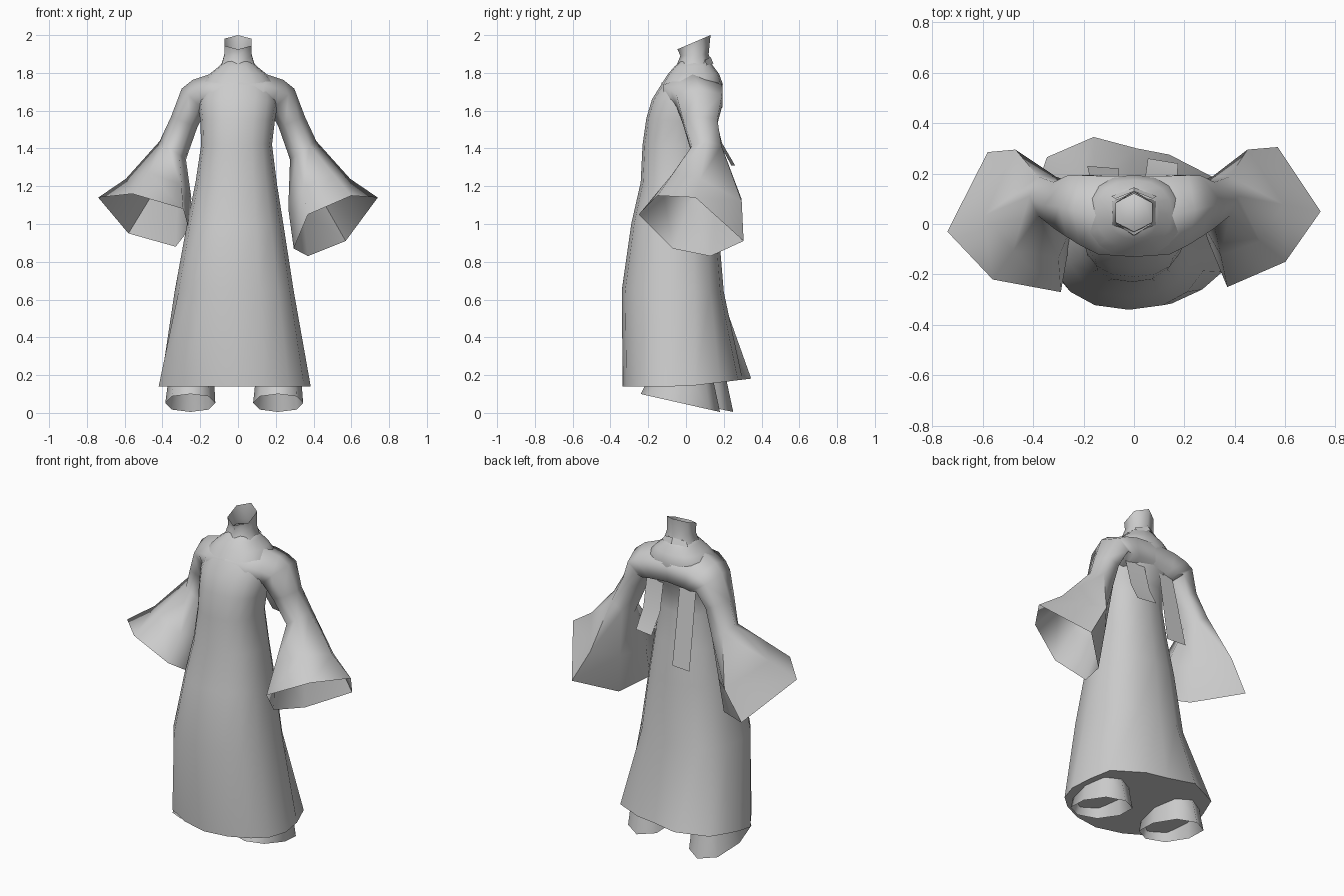
import bpy, bmesh, math
from mathutils import Vector

old = bpy.data.objects.get("Cube")
if old:
    bpy.data.objects.remove(old)

GREY = (0.6, 0.6, 0.6, 1)
cloth = bpy.data.materials.new("grey cloth")
cloth.use_nodes = True
cloth.diffuse_color = GREY
cloth.node_tree.nodes["Principled BSDF"].inputs["Base Color"].default_value = GREY


def ring(x0, x1, y0, y1, z_front, z_back, n=16, power=0.88):
    """Rounded outline filling a box, its height tilting from front to back."""
    points = []
    for k in range(n):
        a = 2 * math.pi * k / n - math.pi / 2
        c = math.copysign(abs(math.cos(a)) ** power, math.cos(a))
        s = math.copysign(abs(math.sin(a)) ** power, math.sin(a))
        z = z_front + (z_back - z_front) * (s + 1) / 2
        points.append(Vector(((x0 + x1 + c * (x1 - x0)) / 2,
                              (y0 + y1 + s * (y1 - y0)) / 2, z)))
    return points


def finish(bm, name, angle):
    bmesh.ops.recalc_face_normals(bm, faces=bm.faces)
    mesh = bpy.data.meshes.new(name)
    bm.to_mesh(mesh)
    bm.free()
    mesh.materials.append(cloth)
    obj = bpy.data.objects.new(name, mesh)
    bpy.context.collection.objects.link(obj)
    bpy.ops.object.select_all(action="DESELECT")
    obj.select_set(True)
    bpy.context.view_layer.objects.active = obj
    bpy.ops.object.shade_smooth_by_angle(angle=math.radians(angle))
    return obj


def loft(name, rings, cap_start=False, cap_end=False, angle=60):
    """Skin a row of rings that all have the same number of points."""
    bm = bmesh.new()
    rows = [[bm.verts.new(p) for p in r] for r in rings]
    n = len(rows[0])
    for a, b in zip(rows, rows[1:]):
        for i in range(n):
            j = (i + 1) % n
            bm.faces.new((a[i], a[j], b[j], b[i]))
    if cap_start:
        bm.faces.new(rows[0])
    if cap_end:
        bm.faces.new(rows[-1])
    return finish(bm, name, angle)


def strip(name, rows):
    """Flat ribbon through pairs of edge points."""
    bm = bmesh.new()
    pairs = [[bm.verts.new(p) for p in row] for row in rows]
    for a, b in zip(pairs, pairs[1:]):
        bm.faces.new((a[0], a[1], b[1], b[0]))
    return finish(bm, name, 30)


# Uneven swinging hem, lifted towards the back
hem = [Vector((x, y, 0.14 + 0.12 * max(y, 0))) for x, y in (
    (0, -0.335), (0.15, -0.315), (0.27, -0.26), (0.35, -0.19),
    (0.385, -0.08), (0.37, 0.05), (0.325, 0.18), (0.14, 0.275),
    (0.01, 0.30), (-0.16, 0.345), (-0.345, 0.265), (-0.385, 0.15),
    (-0.41, 0.06), (-0.42, -0.03), (-0.31, -0.20), (-0.16, -0.29))]

# Long gown: right edge, left edge, front, back, front height, back height
gown = [
    (-0.335, 0.295, -0.34, 0.20, 0.65, 0.64),
    (-0.27, 0.24, -0.29, 0.17, 1.0, 1.0),
    (-0.225, 0.205, -0.24, 0.14, 1.22, 1.22),
    (-0.195, 0.18, -0.23, 0.12, 1.42, 1.42),
    (-0.20, 0.195, -0.21, 0.12, 1.56, 1.53),
    (-0.21, 0.21, -0.18, 0.16, 1.66, 1.60),
    (-0.20, 0.20, -0.13, 0.195, 1.74, 1.74),
    (-0.15, 0.15, -0.095, 0.175, 1.795, 1.795),
    (-0.10, 0.10, -0.06, 0.145, 1.835, 1.835),
    (-0.07, 0.07, -0.02, 0.12, 1.87, 1.87),
]
loft("gown", [hem] + [ring(*row) for row in gown], cap_start=True, cap_end=True)

# Standing six-sided collar, higher at the back
loft("collar", [
    ring(-0.10, 0.10, -0.05, 0.135, 1.84, 1.85, 6, 1),
    ring(-0.084, 0.084, -0.03, 0.12, 1.89, 1.90, 6, 1),
    ring(-0.082, 0.082, -0.045, 0.13, 1.925, 2.0, 6, 1),
], angle=75)

# Small folded tabs behind the collar
for side, word in ((1, "left"), (-1, "right")):
    strip(word + "_collar_tab", [
        ((0, 0.13, 1.885), (0, 0.145, 1.85)),
        ((side * 0.075, 0.10, 1.865), (side * 0.09, 0.11, 1.84)),
    ])


def arm_ring(side, x, y, z, ru, rv, lean):
    """Six-sided ring across the arm; the first point faces out and up."""
    a = math.radians(lean)
    points = []
    for k in range(6):
        t = math.pi * k / 3
        u = ru * math.cos(t)
        points.append(Vector((side * (x + u * math.cos(a)),
                              y - rv * math.sin(t), z + u * math.sin(a))))
    return points


def sleeve(name, side, opening, back_bulge):
    arm = [arm_ring(side, *r) for r in (
        (0.0, 0.03, 1.69, 0.115, 0.185, 90),
        (0.13, 0.035, 1.68, 0.115, 0.18, 80),
        (0.19, 0.055, 1.665, 0.11, 0.16, 62),
        (0.235, 0.07, 1.655, 0.088, 0.14, 44),
        (0.285, 0.075, 1.54, 0.075, 0.105, 22),
        (0.345, 0.11, 1.39, 0.085, 0.09, 35),
    )]
    opening = [Vector(p) for p in opening]
    flare = [a.lerp(b, 0.55) for a, b in zip(arm[-1], opening)]
    flare[0].z -= 0.035
    flare[3].x -= side * 0.02
    flare[5] = Vector(back_bulge)
    loft(name, arm + [flare, opening], angle=75)


# Bell sleeves with wide slanted mouths
sleeve("left_sleeve", 1, [
    (0.74, 0.05, 1.14), (0.60, -0.15, 1.15), (0.37, -0.25, 1.05),
    (0.295, -0.07, 0.87), (0.37, 0.13, 0.83), (0.57, 0.305, 0.91),
], (0.45, 0.295, 1.12))
sleeve("right_sleeve", -1, [
    (-0.74, -0.03, 1.14), (-0.56, -0.22, 1.16), (-0.29, -0.27, 1.08),
    (-0.26, -0.10, 0.97), (-0.33, 0.10, 0.88), (-0.58, 0.285, 0.95),
], (-0.47, 0.295, 1.13))

# Trouser cuffs, open below and raised at the front
loft("left_cuff", [
    ring(0.10, 0.33, -0.17, 0.13, 0.24, 0.24, 8),
    ring(0.08, 0.345, -0.24, 0.18, 0.10, 0.005, 8),
])
loft("right_cuff", [
    ring(-0.36, -0.13, -0.14, 0.20, 0.24, 0.24, 8),
    ring(-0.385, -0.12, -0.20, 0.25, 0.10, 0.005, 8),
])

# Loose ribbons hanging from the back yoke
strip("left_ribbon", [
    ((0.05, 0.145, 1.62), (0.175, 0.13, 1.62)),
    ((0.045, 0.19, 1.43), (0.17, 0.175, 1.43)),
    ((0.055, 0.26, 1.31), (0.175, 0.24, 1.31)),
])
strip("right_ribbon", [
    ((-0.06, 0.145, 1.62), (-0.165, 0.135, 1.62)),
    ((-0.06, 0.22, 1.14), (-0.185, 0.23, 1.14)),
])
